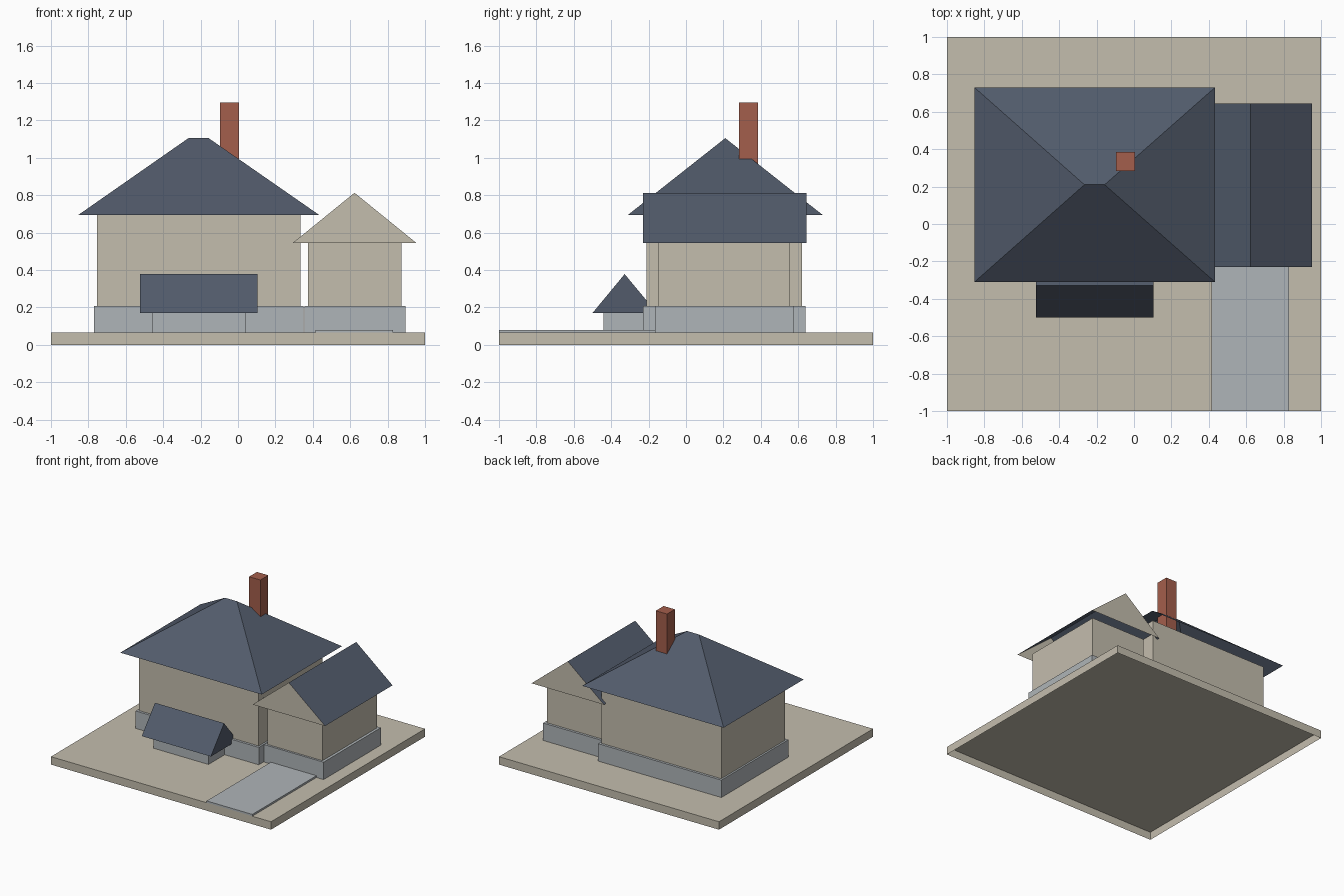
import bpy
import bmesh

if "Cube" in bpy.data.objects:
    bpy.data.objects.remove(bpy.data.objects["Cube"], do_unlink=True)


def material(name, colour):
    mat = bpy.data.materials.new(name)
    mat.use_nodes = True
    rgba = (*colour, 1.0)
    mat.diffuse_color = rgba
    for node in mat.node_tree.nodes:
        if node.type == "BSDF_PRINCIPLED":
            node.inputs["Base Color"].default_value = rgba
            node.inputs["Roughness"].default_value = 0.9
    return mat


cream = material("cream_plaster", (0.55, 0.51, 0.42))
slate = material("slate_roof", (0.084, 0.105, 0.147))
stone = material("grey_stone", (0.43, 0.46, 0.48))
brick = material("red_brick", (0.37, 0.112, 0.072))


def block(name, x, y, z, mat, top_x=None, top_y=None, gable_mat=None):
    """Bottomless block; the top rectangle may shrink to a ridge."""
    top_x, top_y = top_x or x, top_y or y
    bm = bmesh.new()
    bmesh.ops.create_cube(bm, size=2)
    bottom = [f for f in bm.faces if f.normal.z < -0.9]
    bmesh.ops.delete(bm, geom=bottom, context="FACES_ONLY")
    for v in bm.verts:
        upper = v.co.z > 0
        rx, ry = (top_x, top_y) if upper else (x, y)
        v.co = (rx[v.co.x > 0], ry[v.co.y > 0], z[upper])
    # Collapse coincident ridge corners
    bmesh.ops.remove_doubles(bm, verts=bm.verts[:], dist=0.0001)
    bm.normal_update()
    mesh = bpy.data.meshes.new(name)
    mesh.materials.append(mat)
    if gable_mat:
        mesh.materials.append(gable_mat)
        for f in bm.faces:
            f.material_index = int(abs(f.normal.y) > 0.99)
    bm.to_mesh(mesh)
    bm.free()
    obj = bpy.data.objects.new(name, mesh)
    bpy.context.collection.objects.link(obj)
    return obj


GROUND = 0.065
PLINTH = 0.208

# Plot and driveway
block("ground_slab", (-1, 1), (-1, 1), (0, GROUND), cream)
block("driveway", (0.415, 0.83), (-1, -0.165), (GROUND, 0.08), stone)

# Main house
block("house_plinth", (-0.77, 0.35), (-0.23, 0.64), (GROUND, PLINTH), stone)
block("house_walls", (-0.755, 0.335), (-0.21, 0.62), (PLINTH, 0.695), cream)
block("house_hip_roof", (-0.853, 0.433), (-0.31, 0.73), (0.695, 1.105), slate,
      top_x=(-0.265, -0.157), top_y=(0.21, 0.21))
block("chimney", (-0.097, 0.005), (0.283, 0.385), (0.7, 1.295), brick)

# Garage with plastered gable ends
block("garage_plinth", (0.355, 0.895), (-0.167, 0.577), (GROUND, PLINTH), stone)
block("garage_walls", (0.373, 0.873), (-0.15, 0.557), (PLINTH, 0.545), cream)
block("garage_gable_roof", (0.293, 0.953), (-0.23, 0.645), (0.545, 0.813), slate,
      top_x=(0.623, 0.623), gable_mat=cream)

# Low front porch
block("porch_base", (-0.46, 0.04), (-0.44, -0.21), (GROUND, 0.17), stone)
block("porch_roof", (-0.525, 0.103), (-0.5, -0.155), (0.17, 0.378), slate,
      top_y=(-0.328, -0.328))
